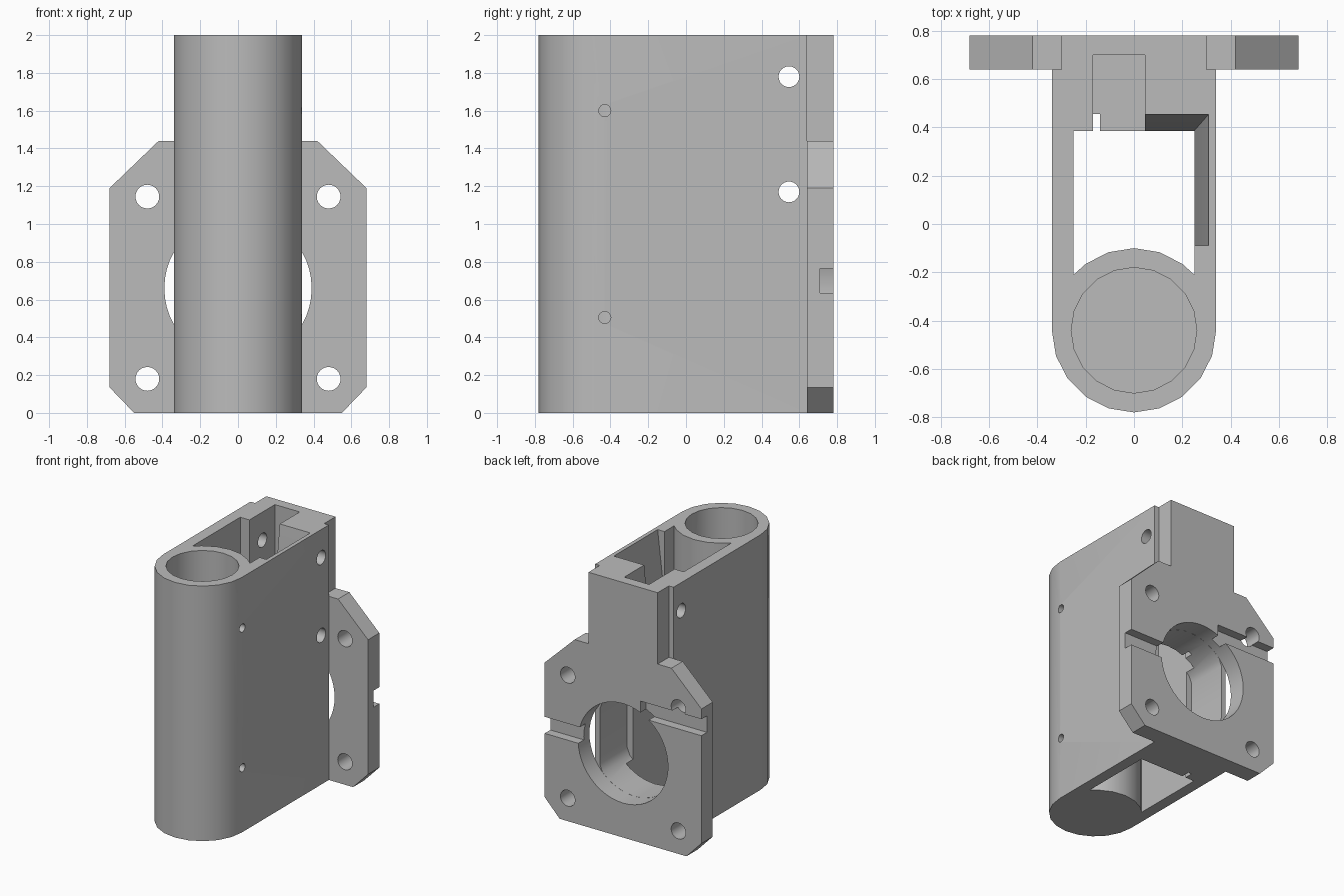
import bpy, bmesh, math
from mathutils import Matrix, Vector

cube = bpy.data.objects.get("Cube")
if cube:
    bpy.data.objects.remove(cube, do_unlink=True)

grey = bpy.data.materials.new("plain grey")
grey.use_nodes = True
grey.diffuse_color = (0.5, 0.5, 0.5, 1)
grey.node_tree.nodes["Principled BSDF"].inputs["Base Color"].default_value = (0.5, 0.5, 0.5, 1)


def finish(name, bm):
    bmesh.ops.recalc_face_normals(bm, faces=bm.faces)
    mesh = bpy.data.meshes.new(name)
    bm.to_mesh(mesh)
    bm.free()
    mesh.materials.append(grey)
    obj = bpy.data.objects.new(name, mesh)
    bpy.context.collection.objects.link(obj)
    return obj


def loft(name, low, high):
    """Solid between two matching loops of points."""
    bm = bmesh.new()
    a = [bm.verts.new(p) for p in low]
    b = [bm.verts.new(p) for p in high]
    bm.faces.new(a)
    bm.faces.new(b)
    for i in range(len(a)):
        j = (i + 1) % len(a)
        bm.faces.new((a[i], a[j], b[j], b[i]))
    return finish(name, bm)


def upright(name, outline, z0, z1):
    return loft(name, [(x, y, z0) for x, y in outline], [(x, y, z1) for x, y in outline])


def box(x0, x1, y0, y1, z0, z1):
    return upright("cutter", [(x0, y0), (x1, y0), (x1, y1), (x0, y1)], z0, z1)


def rod(radius, start, end, sides=24):
    start, end = Vector(start), Vector(end)
    axis = end - start
    turn = axis.to_track_quat('Z', 'Y').to_matrix().to_4x4()
    bm = bmesh.new()
    bmesh.ops.create_cone(bm, cap_ends=True, segments=sides, radius1=radius, radius2=radius,
                          depth=axis.length, matrix=Matrix.Translation((start + end) / 2) @ turn)
    return finish("cutter", bm)


def cut(target, cutters):
    bpy.context.view_layer.objects.active = target
    for cutter in cutters:
        mod = target.modifiers.new("cut", 'BOOLEAN')
        mod.operation = 'DIFFERENCE'
        mod.solver = 'EXACT'
        mod.object = cutter
        bpy.ops.object.modifier_apply(modifier=mod.name)
        bpy.data.objects.remove(cutter, do_unlink=True)


TUBE_Y, TUBE_R = -0.44, 0.34


def arc(start, end, steps):
    for i in range(steps + 1):
        t = math.radians(start + (end - start) * i / steps)
        yield TUBE_R * math.cos(t), TUBE_Y + TUBE_R * math.sin(t)


# Body: rounded front, square back
body = upright("body", list(arc(180, 360, 10)) + [(0.34, 0.64), (-0.34, 0.64)], 0, 2)

# Shaft running through the body behind the round tube
shaft = upright("cutter", [(-0.25, 0.385), (-0.25, -0.21)] + list(arc(126, 54, 4))
                + [(0.25, -0.21), (0.25, 0.385)], -0.1, 2.1)

# Tapered recess widening the shaft towards the top
recess = loft("cutter",
              [(x, y, 1.4) for x, y in [(-0.16, -0.09), (0.24, -0.09), (0.24, 0.375), (-0.16, 0.375)]],
              [(x, y, 2.01) for x, y in [(-0.16, -0.09), (0.31, -0.09), (0.31, 0.455), (-0.16, 0.455)]])


def shared_cutters():
    # Pocket in the back wall, and the cross holes
    return [box(-0.17, 0.045, 0.37, 0.7, 1.1, 2.1)] + [
        rod(0.055, (-0.5, 0.545, z), (0.5, 0.545, z)) for z in (1.17, 1.78)]


# Opening behind the plate: round hole narrowed to the body width
opening = []
for i in range(32):
    t = 2 * math.pi * i / 32
    x = max(-0.3, min(0.3, 0.39 * math.cos(t)))
    opening.append((x, 0.66 + 0.39 * math.sin(t)))
clean = [p for i, p in enumerate(opening)
         if not (abs(p[0]) == 0.3 and opening[i - 1][0] == p[0] == opening[(i + 1) % 32][0])]
window = loft("cutter", [(x, 0.3, z) for x, z in clean], [(x, 0.7, z) for x, z in clean])

cut(body, [shaft, recess, window,
           rod(0.26, (0, TUBE_Y, 0.05), (0, TUBE_Y, 2.1), 20),
           box(-0.17, -0.14, 0.37, 0.455, -0.1, 2.1)] + shared_cutters()
    + [rod(0.032, (0.1, -0.43, z), (0.5, -0.43, z), 16) for z in (0.505, 1.6)])

# Back plate with chamfered corners and a narrow upper tab
half = [(0.55, 0), (0.68, 0.135), (0.68, 1.19), (0.42, 1.44), (0.3, 1.44), (0.3, 2)]
outline = half + [(-x, z) for x, z in reversed(half)]
plate = loft("back_plate", [(x, 0.64, z) for x, z in outline], [(x, 0.78, z) for x, z in outline])
cut(plate, [rod(0.39, (0, 0.5, 0.66), (0, 0.9, 0.66), 48),
            box(0.2, 0.8, 0.71, 0.9, 0.635, 0.765),
            box(-0.8, -0.15, 0.71, 0.9, 0.98, 1.11),
            box(-0.17, 0.045, 0.5, 0.7, 1.1, 2.1)]
    + [rod(0.063, (x, 0.5, z), (x, 0.9, z)) for x in (-0.48, 0.48) for z in (0.18, 1.145)])

# Smooth shading with crisp edges
for obj in (body, plate):
    bpy.ops.object.select_all(action='DESELECT')
    obj.select_set(True)
    bpy.context.view_layer.objects.active = obj
    bpy.ops.object.shade_smooth_by_angle(angle=math.radians(30))
